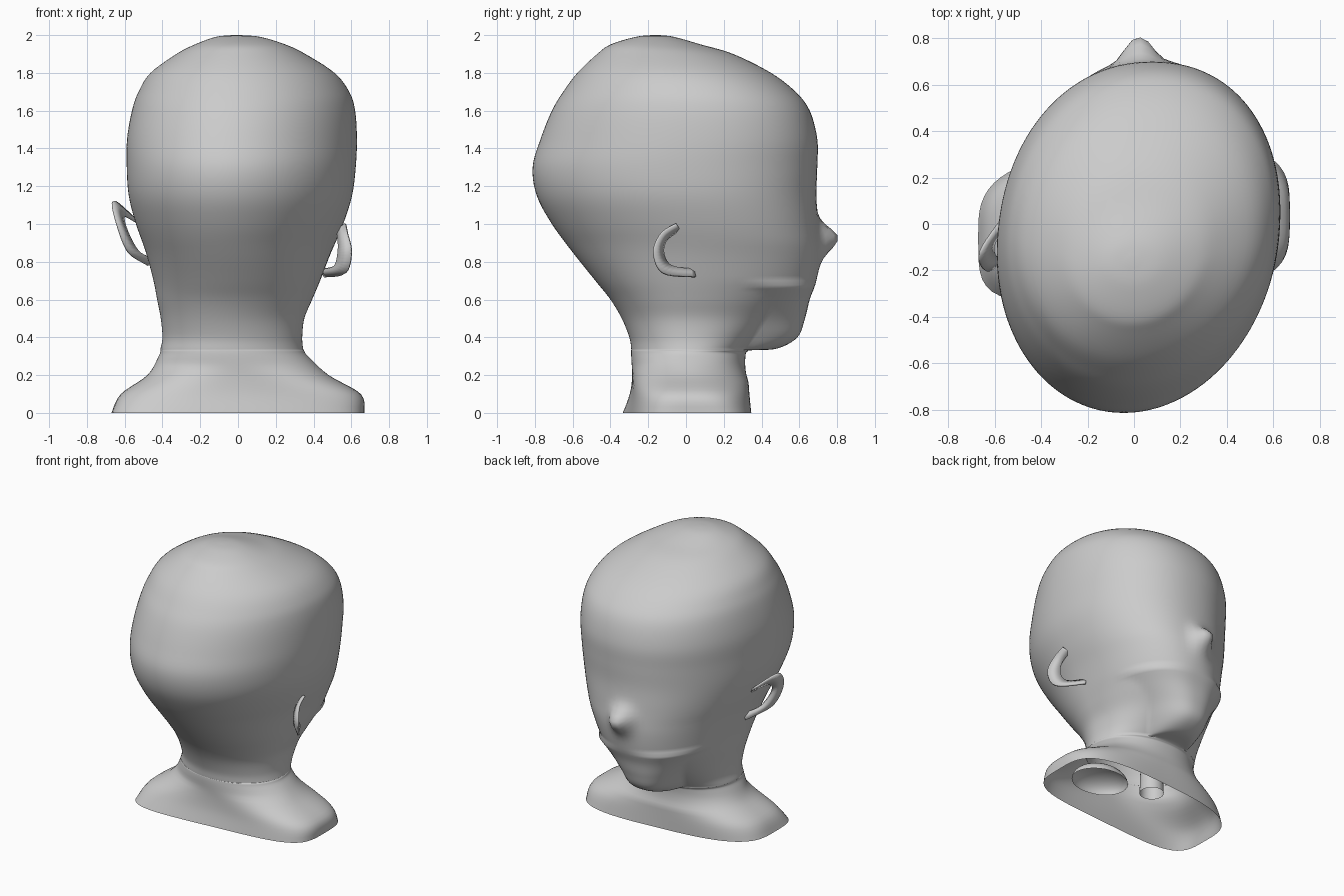
import bpy, bmesh, math
from mathutils import Matrix, Vector

cube = bpy.data.objects.get("Cube")
if cube:
    bpy.data.objects.remove(cube, do_unlink=True)

grey = bpy.data.materials.new("plain grey")
grey.use_nodes = True
grey.diffuse_color = (0.6, 0.6, 0.6, 1)
grey.node_tree.nodes["Principled BSDF"].inputs["Base Color"].default_value = (0.6, 0.6, 0.6, 1)

# Head outline: height, right side, left side, rear, face
ROWS = [
    (0, -.67, .67, -.31, .41), (.1, -.62, .65, -.29, .36), (.2, -.48, .48, -.285, .32),
    (.3, -.42, .37, -.29, .315), (.33, -.41, .35, -.29, .34), (.34, -.41, .345, -.29, .48),
    (.4, -.4, .34, -.3, .59), (.5, -.41, .35, -.34, .63), (.6, -.43, .39, -.4, .655),
    (.7, -.45, .43, -.48, .69), (.85, -.49, .485, -.6, .71), (1, -.54, .55, -.71, .7),
    (1.15, -.575, .6, -.79, .69), (1.3, -.585, .62, -.812, .695), (1.45, -.585, .625, -.77, .695),
    (1.6, -.56, .615, -.71, .655), (1.7, -.525, .585, -.65, .58), (1.8, -.46, .51, -.575, .45),
    (1.9, -.32, .36, -.47, .25), (1.95, -.22, .26, -.4, .08), (1.99, -.11, .13, -.27, -.06),
    (2, -.02, .02, -.18, -.14),
]
SEGMENTS, STEPS = 128, 5


def spline(rows, steps):
    """Smooth rows between the keys."""
    out = []
    for i in range(len(rows) - 1):
        p0, p1, p2, p3 = (rows[min(max(i + k, 0), len(rows) - 1)] for k in (-1, 0, 1, 2))
        for s in range(steps):
            t = s / steps
            out.append([b + t * (c - a) / 2 + t * t * (a - 2.5 * b + 2 * c - d / 2)
                        + t ** 3 * (1.5 * (b - c) + (d - a) / 2)
                        for a, b, c, d in zip(p0, p1, p2, p3)])
    out.append(list(rows[-1]))
    return out


def clamp(value):
    return min(max(value, 0), 1)


def reach(c, s, wide, deep, n):
    """Distance from the centre to a rounded outline."""
    return (abs(c / wide) ** n + abs(s / deep) ** n) ** (-1 / n)


def make_object(name, bm):
    mesh = bpy.data.meshes.new(name)
    bm.to_mesh(mesh)
    bm.free()
    mesh.materials.append(grey)
    obj = bpy.data.objects.new(name, mesh)
    bpy.context.collection.objects.link(obj)
    for poly in mesh.polygons:
        poly.use_smooth = True
    return obj


# Head, neck and shoulders as one open shell
def section(row):
    z, right, left, rear, face = row
    mid_x, half = (left + right) / 2, (left - right) / 2
    # The widest line drifts back smoothly towards the crown
    middle = (rear + face) / 2
    mid_y = (middle + .02 - math.hypot(middle - .02, .04)) / 2
    base = clamp(1 - z / .25)
    turn = .08 * clamp((z - .4) / .5)
    throat = min(face, .33 + max(0, z - .34))
    jaw = half * (.5 + .5 * clamp((z - .34) / .36))
    for k in range(SEGMENTS):
        a = math.tau * k / SEGMENTS
        c, s = math.cos(a), math.sin(a)
        if s < 0:
            r = reach(c, s, half, mid_y - rear, 2 + 2.5 * base)
        else:
            r = reach(c, s, half, throat - mid_y, 2.15 + base)
            # Narrow jaw standing out in front of the throat
            if .33 < z < .7:
                r = max(r, reach(c, s, jaw, face - mid_y, 2.5))
        x, y = mid_x + r * c, mid_y + r * s
        y += .08 * x * base
        x += turn * (y + .05)
        # Nose bump, longer below the tip than above
        if s > 0:
            drop = (z - .93) / (.07 if z > .93 else .09)
            y += .1 * math.exp(-abs((x - .02) / .075) ** 2.5 - drop * drop)
        yield Vector((x, y, z))


bm = bmesh.new()
rings = [[bm.verts.new(p) for p in section(row)] for row in spline(ROWS, STEPS)]
for low, high in zip(rings, rings[1:]):
    for k in range(SEGMENTS):
        j = (k + 1) % SEGMENTS
        bm.faces.new((low[k], low[j], high[j], high[k]))
bm.faces.new(rings[-1])
make_object("head_and_shoulders", bm)


# Thin curled ear rims
def ear(name, outer, inner):
    bm = bmesh.new()
    a, b = ([bm.verts.new(p) for p in spline(edge, 6)] for edge in (outer, inner))
    for i in range(len(a) - 1):
        bm.faces.new((a[i], a[i + 1], b[i + 1], b[i]))
    obj = make_object(name, bm)
    solid = obj.modifiers.new("thickness", "SOLIDIFY")
    solid.thickness = .012
    solid.offset = 0


ear("left_ear",
    [(.57, -.05, 1.0), (.58, -.13, .95), (.6, -.17, .85), (.57, -.12, .74), (.46, .05, .72)],
    [(.52, -.03, .97), (.53, -.1, .92), (.53, -.12, .85), (.51, -.08, .78), (.44, .04, .76)])
ear("right_ear",
    [(-.57, .02, 1.05), (-.66, -.12, 1.12), (-.64, -.2, 1.0), (-.58, -.16, .85), (-.48, 0, .78)],
    [(-.52, .02, 1.0), (-.6, -.08, 1.04), (-.59, -.14, .97), (-.53, -.1, .86), (-.45, 0, .82)])

# Open windpipe inside the neck
bm = bmesh.new()
bmesh.ops.create_cone(bm, segments=24, radius1=.08, radius2=.07, depth=.3,
                      matrix=Matrix.Translation((0, .18, .15)))
make_object("windpipe", bm)

# Shallow hollow inside the left shoulder
bm = bmesh.new()
bmesh.ops.create_uvsphere(bm, u_segments=32, v_segments=16, radius=.2)
bmesh.ops.delete(bm, geom=[v for v in bm.verts if v.co.z < -.01], context="VERTS")
bmesh.ops.transform(bm, verts=bm.verts,
                    matrix=Matrix.Translation((.36, .08, 0)) @ Matrix.Diagonal((1, .8, .5, 1)))
make_object("shoulder_hollow", bm)
